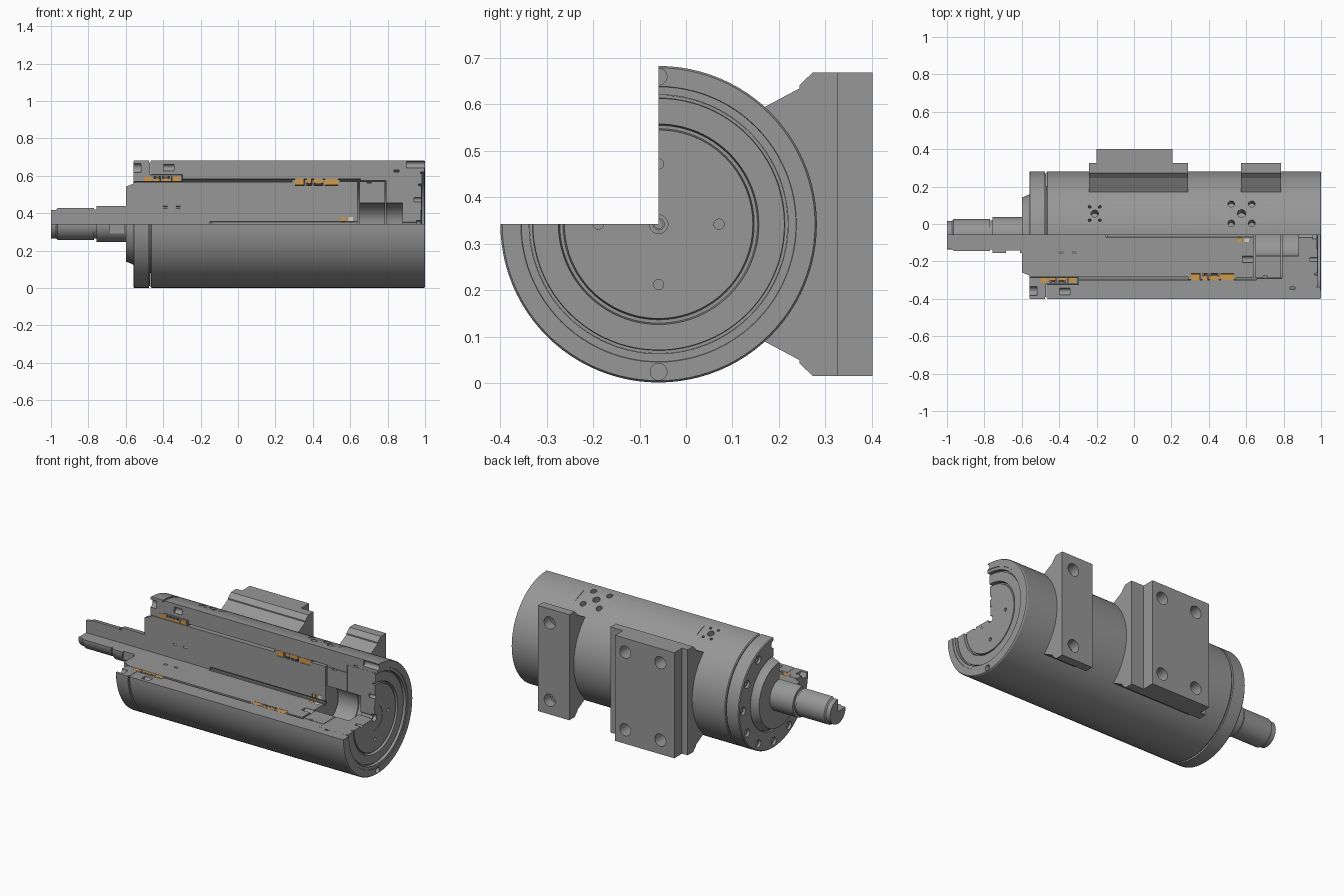
import bpy, bmesh, math
from mathutils import Vector, Matrix

if "Cube" in bpy.data.objects:
    bpy.data.objects.remove(bpy.data.objects["Cube"])

CY, CZ, R = -0.059, 0.342, 0.341      # cylinder axis and outer radius


def colour(name, c):
    m = bpy.data.materials.new(name)
    m.diffuse_color = (*c, 1)
    m.use_nodes = True
    m.node_tree.nodes["Principled BSDF"].inputs["Base Color"].default_value = m.diffuse_color
    return m


steel = colour("dark_steel", (0.31, 0.31, 0.31))
rubber = colour("seal_rubber", (0.1, 0.1, 0.1))
bronze = colour("bronze", (0.62, 0.32, 0.07))
ivory = colour("ivory", (0.8, 0.68, 0.5))
X = (1, 0, 0)


def P(x, r, a):
    a = math.radians(a)
    return Vector((x, CY + r * math.cos(a), CZ + r * math.sin(a)))


def make(name, bm, mat=steel):
    bmesh.ops.recalc_face_normals(bm, faces=bm.faces[:])
    me = bpy.data.meshes.new(name)
    bm.to_mesh(me)
    bm.free()
    ob = bpy.data.objects.new(name, me)
    bpy.context.collection.objects.link(ob)
    me.materials.append(mat)
    return ob


def revolve(name, prof, mat=steel, n=72):
    """Closed (x, r) profile swept 270 degrees, leaving the sectioned quarter open."""
    bm = bmesh.new()
    axis = {i: bm.verts.new(P(x, 0, 0)) for i, (x, r) in enumerate(prof) if r == 0}
    rows = []
    for k in range(n + 1):
        a = 180 + 270 * k / n
        rows.append([axis.get(i) or bm.verts.new(P(x, r, a)) for i, (x, r) in enumerate(prof)])
    m = len(prof)
    for k in range(n):
        for i in range(m):
            j = (i + 1) % m
            vs = list(dict.fromkeys((rows[k][i], rows[k][j], rows[k + 1][j], rows[k + 1][i])))
            if len(vs) > 2:
                bm.faces.new(vs)
    bm.faces.new(rows[0])
    bm.faces.new(rows[-1])
    return make(name, bm, mat)


def ring(name, a, b, r0, r1, mat):
    return revolve(name, [(a, r0), (a, r1), (b, r1), (b, r0)], mat)


def cut(ob, bm):
    cutter = make("cutter", bm)
    cutter.hide_render = True
    mod = ob.modifiers.new("cut", 'BOOLEAN')
    mod.operation, mod.solver, mod.object = 'DIFFERENCE', 'EXACT', cutter
    bpy.context.view_layer.objects.active = ob
    bpy.ops.object.modifier_apply(modifier=mod.name)
    bpy.data.objects.remove(cutter)


def cylinders(holes, seg=24):
    """holes: (centre, axis, radius, half length)"""
    bm = bmesh.new()
    for c, d, r, h in holes:
        mat = Matrix.Translation(c) @ Vector(d).to_track_quat('Z', 'Y').to_matrix().to_4x4()
        mat = mat @ Matrix.Rotation(math.radians(7.5), 4, 'Z')
        bmesh.ops.create_cone(bm, cap_ends=True, segments=seg, radius1=r, radius2=r, depth=2 * h, matrix=mat)
    return bm


def boxes(items):
    """items: (centre, size, rotation about x)"""
    bm = bmesh.new()
    for c, s, a in items:
        mat = Matrix.Translation(c) @ Matrix.Rotation(a, 4, 'X') @ Matrix.Diagonal((*s, 1))
        bmesh.ops.create_cube(bm, size=1, matrix=mat)
    return bm


def grooves(spans, r, rg):
    return [p for a, b in spans for p in ((a, r), (a, rg), (b, rg), (b, r))]


gland_seals = [(-0.50, -0.462), (-0.45, -0.415), (-0.405, -0.365), (-0.355, -0.31)]
piston_seals = [(0.305, 0.355), (0.365, 0.395), (0.405, 0.455), (0.465, 0.535)]
magnets = [(0.55, 0.575), (0.59, 0.615)]

# Outer tube with stepped bore, recessed at the rear
tube = revolve("outer_tube", [
    (-0.468, 0.264), (-0.468, 0.336), (-0.463, R), (0.994, R), (1.0, 0.337), (1.0, 0.297),
    (0.997, 0.296), (0.997, 0.279), (0.86, 0.279), (0.86, 0.29), (0.835, 0.29), (0.835, 0.279),
    (0.79, 0.279), (0.79, 0.232), (0.655, 0.232), (0.655, 0.241), (-0.298, 0.241), (-0.298, 0.264)])

# Flats and drilled ports on the upper side, rear lifting holes, blind bolt ends
pa = 70
pd = Vector((0, math.cos(math.radians(pa)), math.sin(math.radians(pa))))
pt = Vector((0, -pd.z, pd.y))
rot = math.radians(pa - 90)
cut(tube, boxes([(P(x, 0.357, pa), (w, 0.2, 0.04), rot) for x, w in ((-0.21, 0.14), (0.575, 0.22))]))
ports = []
for x, r0, dx, dt, r1 in ((-0.21, 0.02, 0.027, 0.038, 0.008), (0.575, 0.022, 0.055, 0.055, 0.018)):
    c = P(x, 0.335, pa)
    ports.append((c, pd, r0, 0.05))
    ports += [(c + Vector((sx * dx, 0, 0)) + pt * (st * dt), pd, r1, 0.04) for sx in (-1, 1) for st in (-1, 1)]
ports += [(P(1.0, 0.318, a), X, 0.018, 0.1) for a in (90, 270)]
ports += [(P(-0.37, 0.302, a), X, 0.018, 0.027) for a in (90, 180)]
cut(tube, cylinders(ports))

# Front gland with seal grooves and a bolt circle
gland = revolve("front_gland", [(-0.56, 0.228)] + grooves(gland_seals, 0.228, 0.255) + [
    (-0.30, 0.228), (-0.30, 0.262), (-0.47, 0.262), (-0.47, 0.33), (-0.475, 0.33),
    (-0.475, R), (-0.555, R), (-0.56, 0.336)])
angles = [180 + 30 * k for k in range(10)]
cut(gland, cylinders([(P(-0.56, 0.3, a), X, 0.024, 0.042) for a in angles]))
bolts = make("gland_bolts", cylinders([(P(-0.532, 0.3, a), X, 0.019, 0.016) for a in angles[1:-1]]))
cut(bolts, cylinders([(P(-0.548, 0.3, a), X, 0.011, 0.018) for a in angles[1:-1]], 6))

# Piston rod with stepped nose, piston, central bore and one wrench flat
rod = revolve("piston_rod", [
    (-1, 0), (-1, 0.076), (-0.972, 0.076), (-0.965, 0.085), (-0.77, 0.085), (-0.77, 0.078),
    (-0.757, 0.078), (-0.757, 0.096), (-0.60, 0.096), (-0.60, 0.2), (-0.565, 0.214),
    (-0.55, 0.225), (0.29, 0.225), (0.29, 0.238)]
    + grooves(piston_seals, 0.238, 0.206)
    + [(0.545, 0.238), (0.545, 0.228), (0.64, 0.228), (0.64, 0.014)]
    + grooves([(b, a) for a, b in reversed(magnets)], 0.014, 0.038)
    + [(-0.15, 0.014), (-0.15, 0)])
cut(rod, boxes([((-0.647, CY - 0.132, CZ), (0.075, 0.1, 0.3), 0)]))
cut(rod, cylinders([(P(x, 0.09, a), X, 0.006, 0.012) for x in (-0.39, -0.32) for a in (90, 180)]
                   + [(P(0.62, 0.13, 180), X, 0.018, 0.04)]))
revolve("sensor_rod", [(-0.145, 0), (-0.145, 0.010), (0.64, 0.010), (0.64, 0)])

# Bronze guides, rubber energisers and magnet rings seated in their grooves
for i, (a, b) in enumerate(gland_seals):
    top = 0.244 if i in (1, 2) else 0.254
    ring(f"gland_guide_{i}", a + 0.001, b - 0.001, 0.227, top, bronze)
    if i in (1, 2):
        ring(f"gland_seal_{i}", a + 0.008, b - 0.008, 0.2445, 0.254, rubber)
for i, (a, b) in enumerate(piston_seals):
    low = 0.22 if i in (1, 2) else 0.208
    ring(f"piston_guide_{i}", a + 0.001, b - 0.001, low, 0.24, bronze)
    if i in (1, 2):
        ring(f"piston_seal_{i}", a + 0.008, b - 0.008, 0.208, 0.2195, rubber)
for i, (a, b) in enumerate(magnets):
    ring(f"magnet_ring_{i}", a + 0.001, b - 0.001, 0.015, 0.037, ivory if i else bronze)

# Cushion sleeve and rear end cap around the rear cavity
revolve("cushion_sleeve", [(0.65, 0.112), (0.65, 0.229), (0.69, 0.229), (0.69, 0.22), (0.715, 0.22),
                           (0.715, 0.229), (0.787, 0.229), (0.787, 0.112)])
cap = revolve("rear_end_cap", [
    (0.791, 0.112), (0.791, 0.2785), (0.975, 0.2785), (0.975, 0.272), (0.985, 0.271), (0.985, 0.216),
    (0.965, 0.213), (0.965, 0.206), (0.98, 0.203), (0.98, 0.075), (0.978, 0.075), (0.978, 0.02),
    (0.955, 0.02), (0.955, 0.012), (0.88, 0.012), (0.88, 0.112)])
cut(cap, cylinders([(P(0.98, 0.13, a), X, 0.011, 0.04) for a in (0, 90, 180, 270)]))


# Mounting feet: saddle profile extruded along the axis
def foot(name, x0, x1):
    half = [(0.17, 0.253), (0.245, 0.293), (0.245, 0.30), (0.273, 0.327), (0.326, 0.327)]
    prof = [(y, CZ + z) for y, z in half] + [(y, CZ - z) for y, z in reversed(half)]
    prof += [tuple(P(0, 0.335, a).yz) for a in range(-46, 47, 4)]
    bm = bmesh.new()
    f = bm.faces.new([bm.verts.new((x0, y, z)) for y, z in prof])
    g = bmesh.ops.extrude_face_region(bm, geom=[f])
    bmesh.ops.translate(bm, vec=(x1 - x0, 0, 0), verts=[v for v in g["geom"] if isinstance(v, bmesh.types.BMVert)])
    return make(name, bm)


def bolt_holes(ob, xs, y, depth):
    for r, d in ((0.038, depth), (0.026, depth + 0.05)):
        cut(ob, cylinders([((x, y, CZ + s * 0.24), (0, 1, 0), r, d) for x in xs for s in (-1, 1)]))


front_foot = foot("front_foot", -0.24, 0.29)
bolt_holes(front_foot, (-0.105, 0.135), 0.4, 0.1)
key = make("front_foot_key", boxes([((0.002, 0.364, CZ), (0.406, 0.076, 0.654), 0)]))
bolt_holes(key, (-0.105, 0.135), 0.4, 0.1)
rear_foot = foot("rear_foot", 0.572, 0.787)
bolt_holes(rear_foot, (0.707,), 0.326, 0.06)

# Smooth the round faces, keep machined edges sharp
for ob in bpy.data.objects:
    ob.select_set(True)
bpy.context.view_layer.objects.active = tube
bpy.ops.object.shade_smooth_by_angle(angle=math.radians(25))
